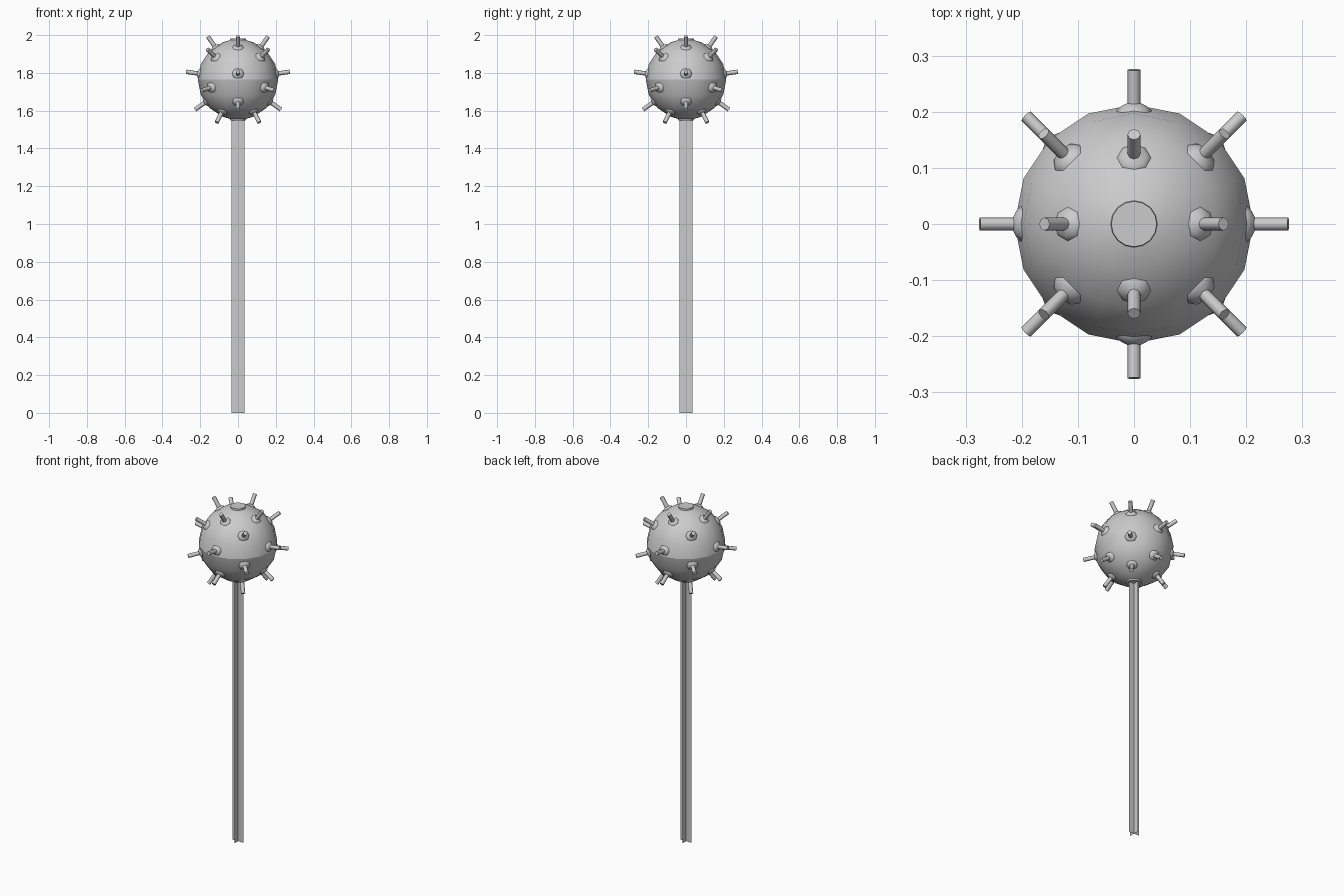
import bpy, bmesh
from math import sin, cos, pi, radians
from mathutils import Vector, Matrix

if "Cube" in bpy.data.objects:
    bpy.data.objects.remove(bpy.data.objects["Cube"])

CENTRE = Vector((0, 0, 1.765))


def lathe(bm, profile, sides, matrix, cap=True):
    """Spin (radius, height) points round z; cap the last ring."""
    rings = []
    for r, z in profile:
        rings.append([bm.verts.new(matrix @ Vector((r * cos(2 * pi * i / sides),
                                                    r * sin(2 * pi * i / sides), z)))
                      for i in range(sides)])
    for a, b in zip(rings, rings[1:]):
        for i in range(sides):
            j = (i + 1) % sides
            bm.faces.new((a[i], a[j], b[j], b[i]))
    if cap:
        bm.faces.new(rings[-1])


def finish(bm, name, smooth=None):
    mesh = bpy.data.meshes.new(name)
    bm.to_mesh(mesh)
    bm.free()
    obj = bpy.data.objects.new(name, mesh)
    bpy.context.collection.objects.link(obj)
    if smooth:
        bpy.ops.object.select_all(action='DESELECT')
        obj.select_set(True)
        bpy.context.view_layer.objects.active = obj
        bpy.ops.object.shade_smooth_by_angle(angle=radians(smooth))
    return obj


# ball: two 16-sided domes meeting at the equator, each with a small raised cap
R = 0.213
dome = [(R * cos(radians(a)), R * sin(radians(a))) for a in (0, 22.5, 45, 67.5, 78.75)]
dome.append((dome[-1][0] - 0.001, 0.218))
for name, turn in (("upper_ball", 0), ("lower_ball", pi)):
    bm = bmesh.new()
    lathe(bm, dome, 16, Matrix.Translation(CENTRE) @ Matrix.Rotation(turn, 4, 'X'))
    finish(bm, name, 40)

# spikes: flared collar and rod, in rings of four (elevation, first azimuth)
spike = [(0.033, 0.195), (0.031, 0.205), (0.022, 0.213), (0.0115, 0.218), (0.0115, 0.278)]
bm = bmesh.new()
for elevation, start in ((55, 0), (35, 45), (8.5, 0), (-12, 45), (-35, 0), (-55, 45)):
    for k in range(4):
        m = (Matrix.Translation(CENTRE)
             @ Matrix.Rotation(radians(start + 90 * k), 4, 'Z')
             @ Matrix.Rotation(radians(90 - elevation), 4, 'Y'))
        lathe(bm, spike, 8, m)
finish(bm, "spikes", 50)

# handle: two crossed flat strips
bm = bmesh.new()
W, TOP = 0.035, 1.58
for d in (Vector((W, 0, 0)), Vector((0, W, 0))):
    up = Vector((0, 0, TOP))
    bm.faces.new([bm.verts.new(p) for p in (-d, d, d + up, up - d)])
finish(bm, "handle")
